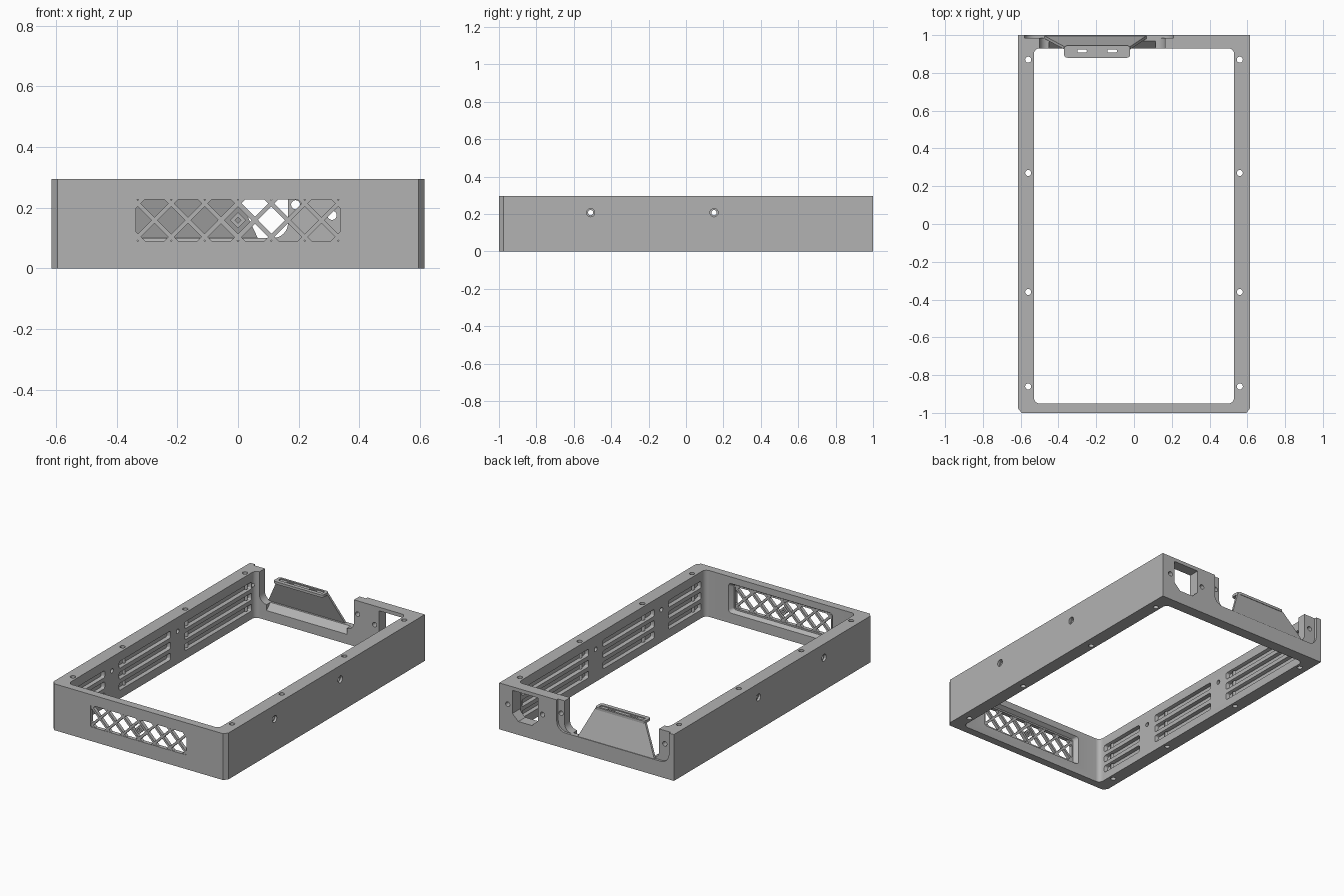
import bpy, bmesh, math
from mathutils import Vector

old = bpy.data.objects.get("Cube")
if old:
    bpy.data.objects.remove(old, do_unlink=True)

grey = bpy.data.materials.new("plain grey")
grey.use_nodes = True
COLOUR = (0.45, 0.45, 0.45, 1)
grey.diffuse_color = COLOUR
grey.node_tree.nodes["Principled BSDF"].inputs["Base Color"].default_value = COLOUR

HEIGHT = 0.295


def place(p, axis, d):
    """Put a 2D point on a plane at distance d along the axis."""
    return {"x": Vector((d, p[0], p[1])),
            "y": Vector((p[0], d, p[1])),
            "z": Vector((p[0], p[1], d))}[axis]


def prism(name, axis, a, b, pts, end_pts=None):
    """Solid between two outlines with matching point counts."""
    bm = bmesh.new()
    low = [bm.verts.new(place(p, axis, a)) for p in pts]
    top = [bm.verts.new(place(p, axis, b)) for p in (end_pts or pts)]
    bm.faces.new(low)
    bm.faces.new(top)
    n = len(low)
    for i in range(n):
        j = (i + 1) % n
        bm.faces.new((low[i], low[j], top[j], top[i]))
    bmesh.ops.recalc_face_normals(bm, faces=bm.faces)
    mesh = bpy.data.meshes.new(name)
    bm.to_mesh(mesh)
    bm.free()
    mesh.materials.append(grey)
    obj = bpy.data.objects.new(name, mesh)
    bpy.context.collection.objects.link(obj)
    return obj


def rect(u0, u1, v0, v1):
    return [(u0, v0), (u1, v0), (u1, v1), (u0, v1)]


def rounded(u0, u1, v0, v1, r, steps=6):
    pts = []
    corners = [(u1 - r, v1 - r), (u0 + r, v1 - r), (u0 + r, v0 + r), (u1 - r, v0 + r)]
    for q, (cu, cv) in enumerate(corners):
        for s in range(steps + 1):
            t = math.pi / 2 * (q + s / steps)
            pts.append((cu + r * math.cos(t), cv + r * math.sin(t)))
    return pts


def circle(u, v, r, n=20):
    return [(u + r * math.cos(2 * math.pi * i / n), v + r * math.sin(2 * math.pi * i / n))
            for i in range(n)]


def select(obj):
    bpy.ops.object.select_all(action="DESELECT")
    obj.select_set(True)
    bpy.context.view_layer.objects.active = obj


def cut(target, *args):
    """Subtract a prism from the target."""
    tool = prism("cutter", *args)
    mod = target.modifiers.new("cut", "BOOLEAN")
    mod.operation = "DIFFERENCE"
    mod.solver = "EXACT"
    mod.object = tool
    select(target)
    bpy.ops.object.modifier_apply(modifier=mod.name)
    bpy.data.objects.remove(tool, do_unlink=True)


def join(name, parts):
    select(parts[0])
    for p in parts:
        p.select_set(True)
    bpy.ops.object.join()
    parts[0].name = name
    return parts[0]


# Frame with bevelled front corners and a rounded opening
frame = prism("frame", "z", 0, HEIGHT,
              [(-0.595, -1), (0.595, -1), (0.615, -0.975), (0.615, 1),
               (-0.615, 1), (-0.615, -0.975)])
cut(frame, "z", -0.1, 0.4, rounded(-0.53, 0.53, -0.95, 0.93, 0.03))

# Horizontal grooves inside both long walls, leaving posts at the screws
for side in (-1, 1):
    for y0, y1 in ((-0.915, -0.575), (-0.445, 0.085), (0.215, 0.9)):
        for z in (0.075, 0.145, 0.215):
            cut(frame, "x", side * 0.5, side * 0.552,
                rounded(y0, y1, z - 0.029, z + 0.029, 0.012, 3),
                rounded(y0 + 0.012, y1 - 0.012, z - 0.017, z + 0.017, 0.01, 3))

# Screw holes through the side walls, with counterbores
for y in (-0.51, 0.15):
    cut(frame, "x", -0.7, 0.7, circle(y, 0.207, 0.014))
    for side in (-1, 1):
        cut(frame, "x", side * 0.6, side * 0.7, circle(y, 0.207, 0.022))

# Vertical screw holes through the rims
for x in (-0.56, 0.56):
    for y in (-0.86, -0.36, 0.27, 0.87):
        cut(frame, "z", -0.1, 0.4, circle(x, y, 0.016))

# Front vent window with a flared pocket behind
cut(frame, "y", -1.1, -0.9, rounded(-0.337, 0.337, 0.09, 0.228, 0.006, 3))
cut(frame, "y", -0.975, -0.945, rounded(-0.345, 0.345, 0.08, 0.238, 0.015),
    rounded(-0.37, 0.37, 0.062, 0.256, 0.02))

# Rear cutout with rounded lower corners, outer rebate and sloped sill
cut(frame, "y", 0.85, 1.1, rounded(-0.5, 0.165, 0.1, 0.5, 0.05))
cut(frame, "y", 0.985, 1.1, rounded(-0.58, 0.21, 0.1, 0.5, 0.06))
cut(frame, "x", -0.45, 0.115, [(0.97, 0.102), (0.92, 0.052), (0.92, 0.102)])

# Socket opening with clipped lower corners
cut(frame, "y", 0.85, 1.1,
    [(0.385, 0.085), (0.48, 0.085), (0.522, 0.125), (0.522, 0.272),
     (0.343, 0.272), (0.343, 0.125)])

# Screw holes in the rear wall
for x, z in ((0.31, 0.175), (0.555, 0.175), (0.19, 0.21), (-0.54, 0.21)):
    cut(frame, "y", 0.9, 1.1, circle(x, z, 0.015))

# Diagonal vent lattice, its ends buried in the front wall
MID, HALF, PITCH, BAR = 0.159, 0.07, 0.11, 0.010
bars = []
for slope in (-1, 1):
    for k in range(-4, 4):
        x = PITCH * (k + 0.5)
        d = slope * HALF
        bars.append(prism("bar", "y", -0.998, -0.977,
                          [(x - d - BAR, MID - HALF), (x - d + BAR, MID - HALF),
                           (x + d + BAR, MID + HALF), (x + d - BAR, MID + HALF)]))
lattice = join("vent_lattice", bars)

# Nested diamond frames in the middle of the vent
rings = []
for size in (0.068, 0.027):
    ring = prism("ring", "y", -0.999, -0.976, circle(0, MID, size, 4))
    cut(ring, "y", -1.1, -0.9, circle(0, MID, size - 0.017, 4))
    rings.append(ring)
diamonds = join("vent_diamonds", rings)

# Leaning rear flap
flap = prism("rear_flap", "z", 0.09, 0.282, rect(-0.48, 0.07, 0.984, 0.999),
             rect(-0.37, -0.02, 0.925, 0.94))

# Slotted plate on top of the flap
plate = prism("flap_plate", "z", 0.276, 0.292, rounded(-0.37, -0.02, 0.88, 0.945, 0.018))
cut(plate, "z", 0.286, 0.4, rect(-0.35, -0.04, 0.905, 0.932))
for x in (-0.275, -0.115):
    cut(plate, "z", 0.2, 0.4, rounded(x - 0.025, x + 0.025, 0.908, 0.924, 0.006, 3))

# Crisp edges, smooth hole walls
for obj in (frame, lattice, diamonds, flap, plate):
    select(obj)
    bpy.ops.object.shade_smooth_by_angle(angle=math.radians(28))
